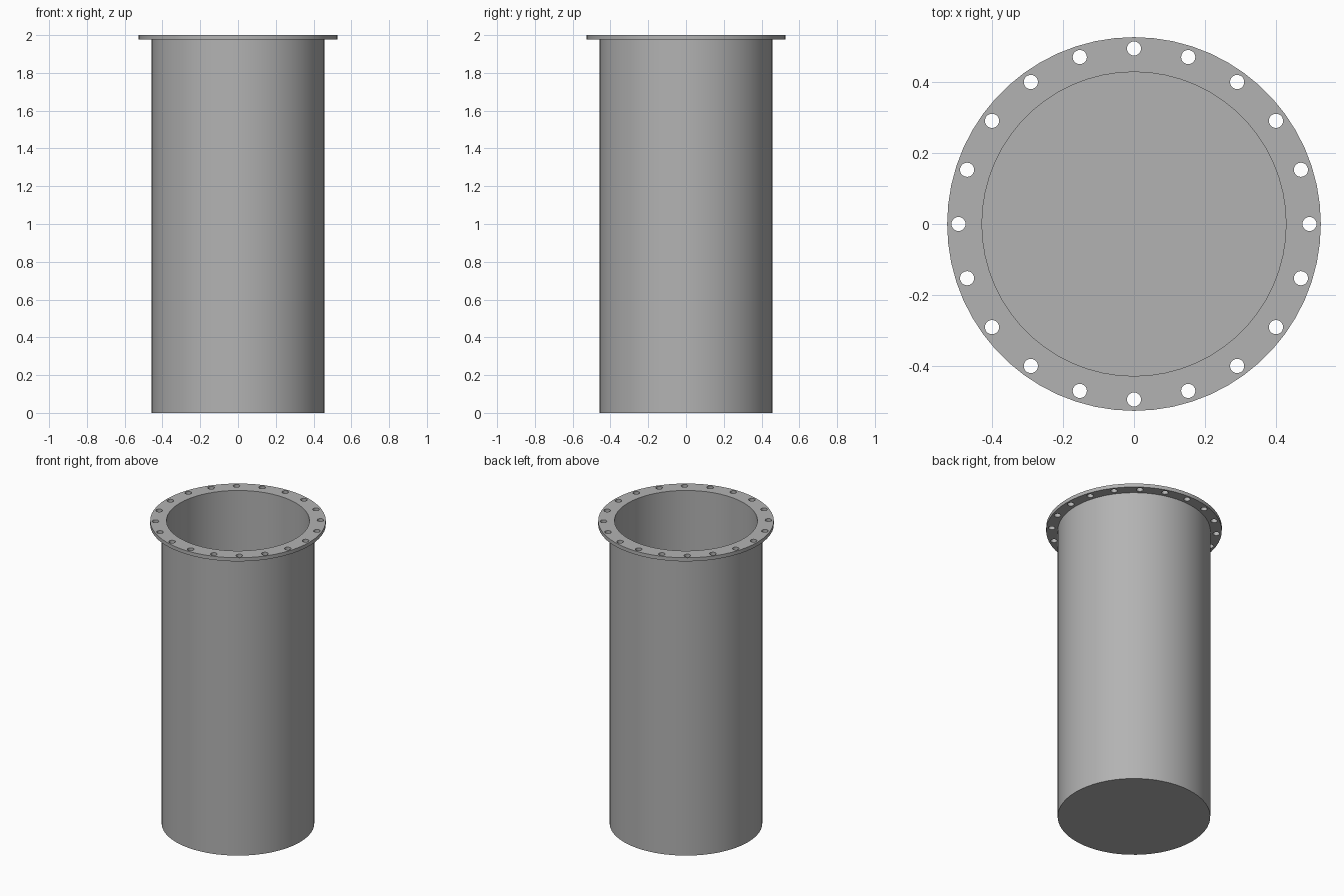
import bpy, bmesh
from math import cos, sin, tau

cube = bpy.data.objects.get("Cube")
if cube:
    bpy.data.objects.remove(cube, do_unlink=True)

SEGMENTS = 60
HOLES = 20
TUBE_R, BORE_R, FLANGE_R = 0.457, 0.428, 0.526
FLANGE_Z, FLOOR_Z, TOP_Z = 1.976, 0.025, 2.0
BOLT_R, HOLE_R = 0.494, 0.02

steel = bpy.data.materials.new("grey steel")
steel.use_nodes = True
colour = (0.45, 0.45, 0.45, 1)
steel.diffuse_color = colour
steel.node_tree.nodes["Principled BSDF"].inputs["Base Color"].default_value = colour


def add_object(name, bm):
    bmesh.ops.recalc_face_normals(bm, faces=bm.faces)
    mesh = bpy.data.meshes.new(name)
    bm.to_mesh(mesh)
    bm.free()
    mesh.materials.append(steel)
    obj = bpy.data.objects.new(name, mesh)
    bpy.context.collection.objects.link(obj)
    return obj


def lathe(name, profile):
    """Turn a closed-off profile of (radius, height) rings, capped at both ends."""
    bm = bmesh.new()
    rings = [[bm.verts.new((r * cos(tau * i / SEGMENTS), r * sin(tau * i / SEGMENTS), z))
              for i in range(SEGMENTS)] for r, z in profile]
    for low, high in zip(rings, rings[1:]):
        for i in range(SEGMENTS):
            j = (i + 1) % SEGMENTS
            bm.faces.new((low[i], low[j], high[j], high[i]))
    bm.faces.new(rings[0])
    bm.faces.new(rings[-1])
    return add_object(name, bm)


# Closed-bottom tube with its bolting flange
tube = lathe("flanged_tube", [
    (TUBE_R, 0), (TUBE_R, FLANGE_Z), (FLANGE_R, FLANGE_Z),
    (FLANGE_R, TOP_Z), (BORE_R, TOP_Z), (BORE_R, FLOOR_Z)])

# Bolt holes through the flange
bm = bmesh.new()
for k in range(HOLES):
    a = tau * k / HOLES
    made = bmesh.ops.create_cone(bm, cap_ends=True, segments=20,
                                 radius1=HOLE_R, radius2=HOLE_R, depth=0.1)
    bmesh.ops.translate(bm, verts=made["verts"],
                        vec=(BOLT_R * cos(a), BOLT_R * sin(a), TOP_Z - 0.01))
cutter = add_object("bolt_hole_cutter", bm)
cutter.hide_render = True

cut = tube.modifiers.new("bolt holes", "BOOLEAN")
cut.operation = "DIFFERENCE"
cut.solver = "EXACT"
cut.object = cutter

bpy.ops.object.select_all(action="DESELECT")
bpy.context.view_layer.objects.active = tube
tube.select_set(True)
bpy.ops.object.modifier_apply(modifier=cut.name)
bpy.data.objects.remove(cutter, do_unlink=True)
bpy.ops.object.shade_smooth_by_angle(angle=0.5)
